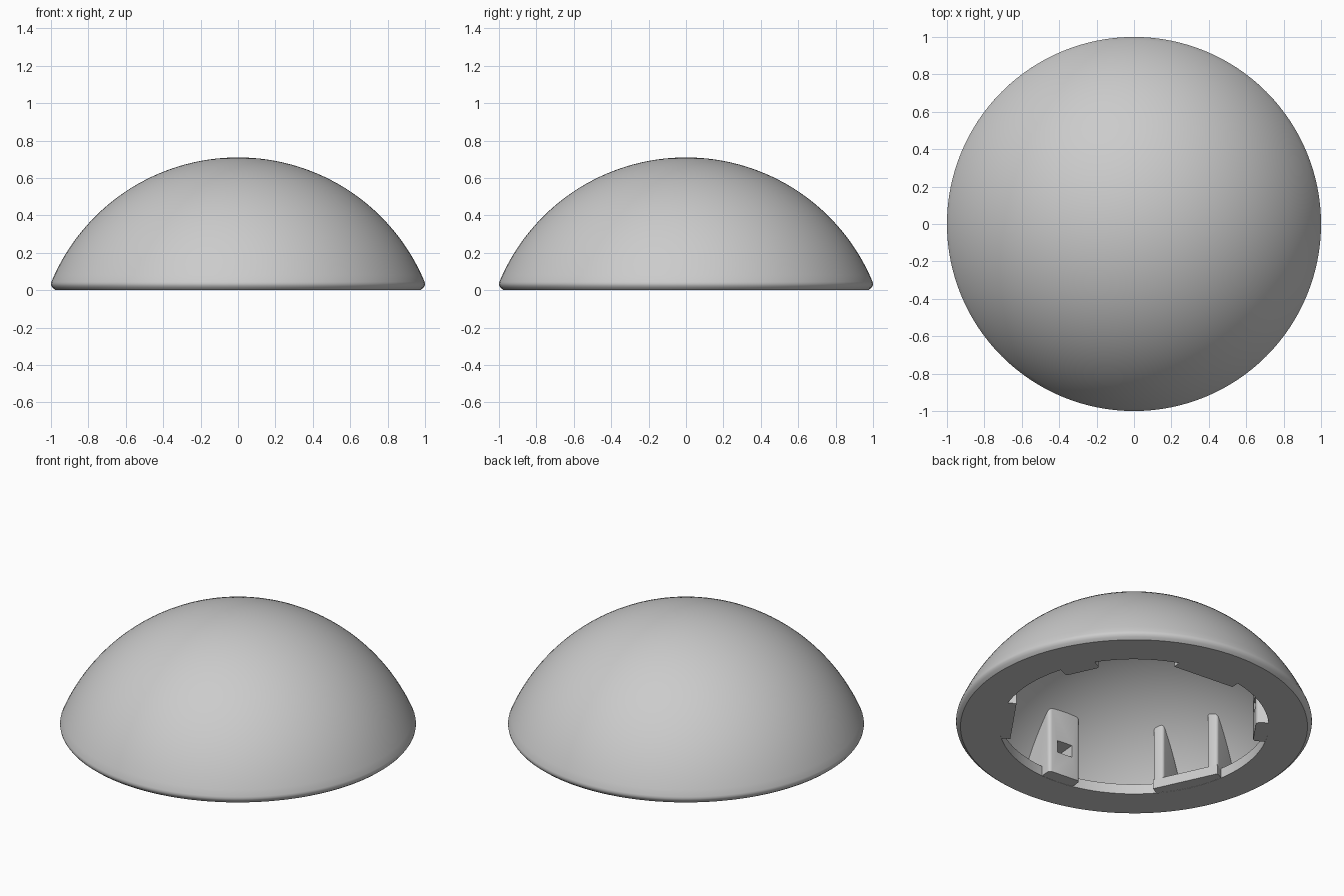
import bpy, bmesh, math
from mathutils import Matrix

cube = bpy.data.objects.get("Cube")
if cube:
    bpy.data.objects.remove(cube, do_unlink=True)

grey = bpy.data.materials.new("light grey")
grey.use_nodes = True
grey.diffuse_color = (0.6, 0.6, 0.6, 1)
grey.node_tree.nodes["Principled BSDF"].inputs["Base Color"].default_value = (0.6, 0.6, 0.6, 1)

CENTRE_Z = -0.371            # centre of the dome's sphere
R_OUT, R_IN, R_MID = 1.081, 1.04, 1.055
FLANGE_H, OPENING, REACH = 0.062, 0.757, 0.68


def arc_z(radius, r):
    return CENTRE_Z + math.sqrt(radius ** 2 - r ** 2)


def arc(radius, r0, r1, n):
    """Points (r, z) on the dome section from r0 to r1, even in angle."""
    a0, a1 = math.asin(r0 / radius), math.asin(r1 / radius)
    angles = [a0 + (a1 - a0) * i / n for i in range(n + 1)]
    return [(radius * math.sin(a), CENTRE_Z + radius * math.cos(a)) for a in angles]


def finish(bm, name):
    bmesh.ops.recalc_face_normals(bm, faces=bm.faces)
    mesh = bpy.data.meshes.new(name)
    bm.to_mesh(mesh)
    bm.free()
    obj = bpy.data.objects.new(name, mesh)
    bpy.context.collection.objects.link(obj)
    mesh.materials.append(grey)
    return obj


def smooth(obj):
    bpy.ops.object.select_all(action='DESELECT')
    obj.select_set(True)
    bpy.context.view_layer.objects.active = obj
    bpy.ops.object.shade_smooth_by_angle(angle=math.radians(35))


def slab(name, profile, width, offset, angle, bevel=0.0):
    """Radial (r, z) profile given a width, shifted sideways and turned about z."""
    bm = bmesh.new()
    face = bm.faces.new([bm.verts.new((r, offset - width / 2, z)) for r, z in profile])
    side = bmesh.ops.extrude_face_region(bm, geom=[face])["geom"]
    moved = [v for v in side if isinstance(v, bmesh.types.BMVert)]
    bmesh.ops.translate(bm, verts=moved, vec=(0, width, 0))
    if bevel:
        front = [e for e in bm.edges if all(abs(v.co.x - REACH) < 1e-4 for v in e.verts)
                 and abs(e.verts[0].co.z - e.verts[1].co.z) > 0.1]
        bmesh.ops.bevel(bm, geom=front, offset=bevel, segments=4, profile=0.5, affect='EDGES')
    bmesh.ops.rotate(bm, verts=bm.verts, matrix=Matrix.Rotation(math.radians(angle), 3, 'Z'))
    return finish(bm, name)


# Hollow dome with rounded rim and inward base flange
inner_edge = math.sqrt(R_IN ** 2 - (FLANGE_H - CENTRE_Z) ** 2)
section = arc(R_OUT, 0, 0.998, 32)
section += [(1.0, 0.034), (0.998, 0.024), (0.99, 0.012), (0.975, 0)]
section += [(OPENING, 0), (OPENING, FLANGE_H)]
section += arc(R_IN, inner_edge, 0, 28)
bm = bmesh.new()
verts = [bm.verts.new((r, 0, z)) for r, z in section]
edges = [bm.edges.new(pair) for pair in zip(verts, verts[1:])]
bmesh.ops.spin(bm, geom=verts + edges, cent=(0, 0, 0), axis=(0, 0, 1),
               angle=math.tau, steps=128, use_merge=True)
bmesh.ops.remove_doubles(bm, verts=bm.verts, dist=1e-4)
smooth(finish(bm, "dome_shell"))

# Profiles of the inner supports, running out into the shell wall
plate = [(REACH, 0.001), (0.8, 0.001), (0.8, FLANGE_H - 0.002), (REACH, FLANGE_H - 0.002)]
support = [(REACH, 0.001), (0.8, 0.001), (0.8, 0.03), (0.94, 0.03)]
support += arc(R_MID, 0.94, REACH, 10)
rib = [(REACH, 0.05), (0.94, 0.05)] + support[4:]

for i, angle in enumerate((85, 205, 325), 1):
    # Ledge with a pair of gusset ribs
    slab(f"ledge_{i}", plate, 0.4, 0, angle)
    for side, label in ((-1, "right"), (1, "left")):
        smooth(slab(f"rib_{label}_{i}", rib, 0.065, side * 0.1675, angle, 0.018))

    # Catch block with a rectangular socket
    block = slab(f"catch_block_{i}", support, 0.21, 0, angle + 60, 0.02)
    hole = [(0.6, 0.14), (0.8, 0.14), (0.8, 0.215), (0.6, 0.215)]
    cutter = slab(f"socket_cutter_{i}", hole, 0.1, 0, angle + 60)
    cutter.hide_render = True
    cutter.hide_set(True)
    cut = block.modifiers.new("socket", 'BOOLEAN')
    cut.operation, cut.solver, cut.object = 'DIFFERENCE', 'EXACT', cutter
    smooth(block)
